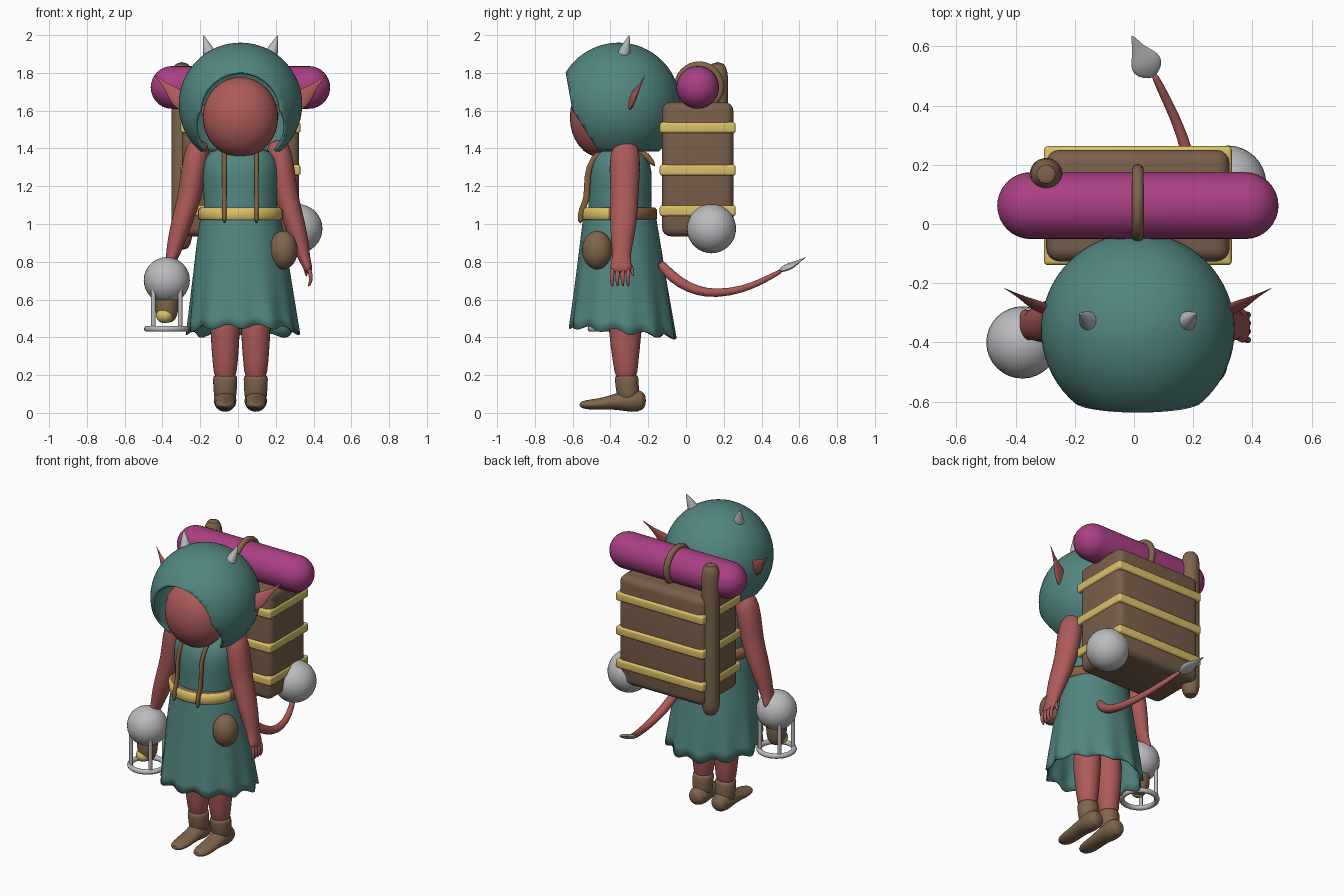
import bpy, bmesh, math
from mathutils import Vector

if "Cube" in bpy.data.objects:
    bpy.data.objects.remove(bpy.data.objects["Cube"], do_unlink=True)

CX = 0.013  # middle of the figure


def material(name, r, g, b):
    m = bpy.data.materials.new(name)
    m.use_nodes = True
    m.diffuse_color = (r, g, b, 1)
    m.node_tree.nodes["Principled BSDF"].inputs["Base Color"].default_value = (r, g, b, 1)
    return m


teal = material("teal cloth", .085, .24, .22)
skin = material("red skin", .42, .105, .1)
magenta = material("magenta blanket", .4, .05, .23)
pack_brown = material("pack brown", .19, .115, .07)
leather = material("leather brown", .21, .13, .07)
strap_brown = material("strap brown", .25, .12, .05)
yellow = material("straw yellow", .7, .53, .14)
grey = material("pale grey", .5, .5, .52)


def finish(name, bm, mats, sub=0):
    bmesh.ops.recalc_face_normals(bm, faces=bm.faces)
    mesh = bpy.data.meshes.new(name)
    bm.to_mesh(mesh)
    bm.free()
    ob = bpy.data.objects.new(name, mesh)
    bpy.context.collection.objects.link(ob)
    for m in mats if isinstance(mats, list) else [mats]:
        mesh.materials.append(m)
    bpy.ops.object.select_all(action='DESELECT')
    ob.select_set(True)
    bpy.context.view_layer.objects.active = ob
    bpy.ops.object.shade_smooth_by_angle(angle=math.radians(50))
    if sub:
        ob.modifiers.new("Smooth", 'SUBSURF').levels = sub
    return ob


def loft(name, rings, mat, ref=(0, 1, 0), n=14, caps=True, sub=1):
    """Skin elliptic rings (x, y, z, side radius, depth radius) along a path."""
    bm = bmesh.new()
    pts = [Vector(r[:3]) for r in rings]
    loops = []
    for i, (c, r) in enumerate(zip(pts, rings)):
        t = pts[min(i + 1, len(pts) - 1)] - pts[max(i - 1, 0)]
        side = t.cross(Vector(ref)).normalized()
        deep = side.cross(t).normalized()
        angles = [2 * math.pi * k / n for k in range(n)]
        loops.append([bm.verts.new(c + side * r[3] * math.cos(a) + deep * r[4] * math.sin(a)) for a in angles])
    for a, b in zip(loops, loops[1:]):
        for k in range(n):
            bm.faces.new((a[k], a[(k + 1) % n], b[(k + 1) % n], b[k]))
    if caps:
        bm.faces.new(loops[0])
        bm.faces.new(loops[-1])
    return finish(name, bm, mat, sub)


def spindle(name, a, b, radii, mat, flat=1, ref=(0, 1, 0), **kw):
    """Straight tapered form from a to b."""
    a, b = Vector(a), Vector(b)
    rings = [(*a.lerp(b, i / (len(radii) - 1)), r, r * flat) for i, r in enumerate(radii)]
    return loft(name, rings, mat, ref, **kw)


def ball(name, centre, radii, mat, seg=32):
    bm = bmesh.new()
    bmesh.ops.create_uvsphere(bm, u_segments=seg, v_segments=seg // 2, radius=1)
    bmesh.ops.scale(bm, vec=radii, verts=bm.verts)
    bmesh.ops.translate(bm, vec=centre, verts=bm.verts)
    return finish(name, bm, mat)


def box(name, centre, size, mat, bevel):
    bm = bmesh.new()
    bmesh.ops.create_cube(bm, size=1)
    bmesh.ops.scale(bm, vec=size, verts=bm.verts)
    bmesh.ops.translate(bm, vec=centre, verts=bm.verts)
    bmesh.ops.bevel(bm, geom=bm.edges[:], offset=bevel, segments=4, profile=.5, affect='EDGES')
    return finish(name, bm, mat)


def torus(name, centre, major, minor, mat, rot=(0, 0, 0)):
    bpy.ops.mesh.primitive_torus_add(location=centre, rotation=rot, major_radius=major,
                                     minor_radius=minor, major_segments=32, minor_segments=10)
    ob = bpy.context.object
    ob.name = name
    ob.data.materials.append(mat)
    bpy.ops.object.shade_smooth()


# Hood: a sphere shell cut open for the face and the neck
bm = bmesh.new()
bmesh.ops.create_uvsphere(bm, u_segments=64, v_segments=40, radius=.327)
bmesh.ops.translate(bm, vec=(CX, -.357, 1.633), verts=bm.verts)
for co, no in [((0, -.635, 1.79), (0, -.985, -.174)),
               ((0, -.6, 1.6), (0, -.844, -.536)),
               ((0, 0, 1.385), (0, 0, -1))]:
    bmesh.ops.bisect_plane(bm, geom=bm.verts[:] + bm.edges[:] + bm.faces[:],
                           plane_co=co, plane_no=no, clear_outer=True)
hood = finish("hood", bm, teal)
shell = hood.modifiers.new("Thickness", 'SOLIDIFY')
shell.thickness = .015
shell.offset = -1
ball("face", (CX, -.45, 1.565), (.2, .165, .213), skin)
spindle("neck", (CX, -.34, 1.33), (CX, -.36, 1.5), [.09, .08, .08], skin)

# Bodice and pleated skirt
loft("bodice", [(CX, -.35, z, rx, ry) for z, rx, ry in
                [(1.0, .2, .185), (1.1, .195, .165), (1.2, .198, .17), (1.28, .205, .172),
                 (1.36, .19, .15), (1.41, .13, .11)]], teal, n=24)
bm = bmesh.new()
N, ROWS = 96, 12
rows = []
for i in range(ROWS + 1):
    t = i / ROWS
    row = []
    for k in range(N):
        a = 2 * math.pi * k / N
        wave = 1 + t * t * (.035 * math.sin(11 * a + .6) + .02 * math.sin(5 * a))
        x = CX + .012 * t + (.205 + .088 * t ** .8) * wave * math.cos(a)
        y = -.352 + .015 * t + (.19 + .09 * t) * wave * math.sin(a)
        z = 1.06 - .63 * t - t * t * (.1 * (y + .34) + .012 * math.sin(11 * a))
        row.append(bm.verts.new((x, y, z)))
    rows.append(row)
for a, b in zip(rows, rows[1:]):
    for k in range(N):
        bm.faces.new((a[k], a[(k + 1) % N], b[(k + 1) % N], b[k]))
skirt = finish("skirt", bm, teal)
skirt.modifiers.new("Thickness", 'SOLIDIFY').thickness = .008

# Belt: yellow sash in front, leather behind
belt = loft("belt", [(CX, -.358, 1.02, .215, .197), (CX, -.358, 1.03, .226, .205),
                     (CX, -.358, 1.075, .226, .205), (CX, -.358, 1.087, .212, .193)],
            [yellow, strap_brown], n=48, sub=0)
for p in belt.data.polygons:
    p.material_index = int(p.center.y > -.4)
ball("pouch", (.24, -.47, .862), (.076, .08, .102), leather)

# Paired parts
for s, tag in [(1, "left"), (-1, "right")]:
    def mx(x, s=s):
        return CX + s * x

    spindle(tag + "_horn", (mx(.157), -.335, 1.88), (mx(.197), -.3, 2.0),
            [.036, .034, .024, .013, .002], grey)
    spindle(tag + "_ear", (mx(.27), -.31, 1.61), (mx(.455), -.215, 1.79),
            [.03, .05, .045, .022, .008, .002], skin, flat=.32)
    loft(tag + "_shoulder_strap", [(mx(.085), y, z, .017, .012) for y, z in
         [(-.16, 1.3), (-.24, 1.41), (-.4, 1.42), (-.5, 1.35), (-.527, 1.25),
          (-.52, 1.13), (-.555, 1.08), (-.56, 1.0)]], strap_brown, ref=(1, .01, 0)).scale = (1, 1, 1)

    # Arm with a flattened hand
    loft(tag + "_arm", [(s * x, y, z, rx, ry) for x, y, z, rx, ry in
         [(.2, -.32, 1.445, .03, .035), (.21, -.32, 1.415, .067, .075), (.232, -.325, 1.3, .07, .087),
          (.252, -.325, 1.15, .066, .074), (.295, -.33, 1.02, .058, .076), (.335, -.34, .88, .046, .056),
          (.35, -.342, .82, .032, .048), (.37, -.345, .77, .025, .062), (.374, -.345, .74, .02, .05)]], skin)

    # Leg and boot
    x = mx(.081)
    loft(tag + "_leg", [(x, -.32, .62, .088, .1), (x, -.322, .42, .08, .09),
                        (x, -.32, .28, .07, .07), (x, -.315, .15, .058, .058)], skin)
    loft(tag + "_boot_shaft", [(x, -.3, .05, .06, .06), (x, -.31, .12, .063, .062),
                               (x, -.315, .19, .068, .066), (x, -.315, .2, .06, .06)], leather)
    loft(tag + "_boot_foot", [(x, y, z, rx, rz) for y, z, rx, rz in
         [(-.212, .065, .02, .02), (-.225, .065, .052, .052), (-.285, .066, .066, .068),
          (-.37, .06, .052, .042), (-.46, .046, .058, .03), (-.535, .043, .05, .026),
          (-.565, .043, .02, .012)]], leather, ref=(0, 0, 1))

# Open left hand
for k in range(4):
    y = -.388 + .028 * k
    loft("finger", [(.372, y, .77, .013, .014), (.388, y - .004, .725, .012, .012),
                    (.384, y - .004, .69, .01, .01), (.372, y, .668, .005, .005)], skin, n=8)
loft("thumb", [(.355, -.31, .8, .014, .016), (.36, -.283, .76, .012, .013),
               (.362, -.28, .72, .006, .006)], skin, n=8)

# Tail with a flat spade tip
loft("tail", [(.15, -.14, .8, .02, .02), (.165, -.11, .755, .03, .03), (.19, -.03, .685, .029, .029),
              (.205, .06, .645, .026, .026), (.2, .16, .63, .023, .023), (.165, .3, .652, .019, .019),
              (.115, .41, .7, .016, .016), (.06, .52, .76, .013, .013)], skin, ref=(1, 0, 0))
spindle("tail_spade", (.065, .495, .748), (-.008, .637, .825),
        [.012, .05, .056, .045, .024, .014, .002], grey, flat=.3, ref=(0, 0, 1))

# Backpack with bands
box("pack", (CX, .062, 1.29), (.62, .377, .71), pack_brown, .045)
for z in (1.07, 1.285, 1.51):
    box("pack_band", (CX, .062, z), (.635, .402, .058), yellow, .014)
spindle("pack_pole", (-.297, .168, .86), (-.297, .168, 1.86),
        [.035] + [.057] * 16 + [.035], leather)
ball("side_globe", (.317, .135, .975), (.13, .13, .13), grey)

# Bedroll: capsule with a strap around it
R = .113
xs = [(-.462 + R - R * math.cos(a), R * math.sin(a)) for a in [math.pi / 2 * i / 8 for i in range(9)]]
profile = [(x, max(r, .002)) for x, r in xs] + [(2 * CX - x, max(r, .002)) for x, r in reversed(xs)]
loft("bedroll", [(x, .062, 1.723, r, r) for x, r in profile], magenta, ref=(0, 0, 1), n=32, sub=0)
torus("bedroll_strap", (CX, .07, 1.728), R, .02, leather, (0, math.pi / 2, 0))

# Lantern: globe, cage and burner
LX, LY = -.377, -.4
ball("lantern_globe", (LX, LY, .702), (.122, .122, .122), grey)
torus("lantern_ring", (LX, LY, .445), .105, .016, grey)
for k in range(4):
    a = math.pi * (k + .5) / 2
    px, py = LX + .1 * math.cos(a), LY + .1 * math.sin(a)
    spindle("lantern_rod", (px, py, .445), (px, py, .68), [.012, .012], grey, n=10, sub=0)
spindle("lantern_burner", (LX, LY, .63), (LX, LY, .475), [.062, .065, .063, .058, .035], leather)
ball("lantern_flame", (LX - .012, LY - .025, .515), (.045, .045, .04), yellow, 20)
